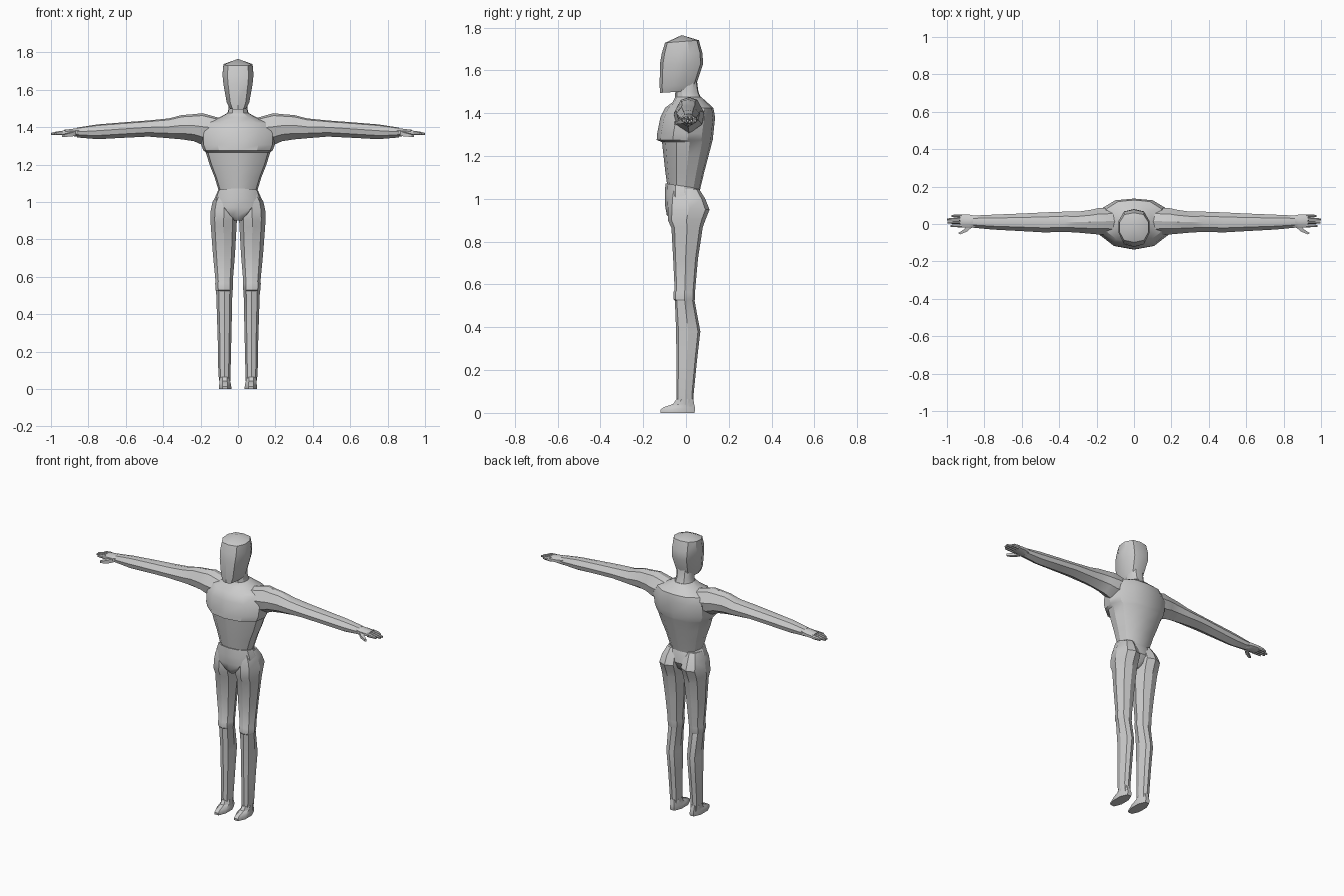
import bpy, bmesh
from mathutils import Vector

grey = bpy.data.materials.new("neutral grey")
grey.diffuse_color = (0.6, 0.6, 0.6, 1)


def full(half):
    """Close a half outline (front to back, x >= 0) by mirroring it."""
    return half + [(-x, y) for x, y in reversed(half) if x > 0]


ROUND = full([(0.42, -1), (1, -0.42), (1, 0.42), (0.42, 1)])
LEG = full([(0, -1), (0.68, -0.8), (1, 0), (0.68, 0.8), (0, 1)])
CHEST = full([(0, -1), (0.55, -0.86), (0.93, -0.42), (1, 0.1), (0.85, 0.6), (0.5, 0.93), (0, 1)])
HEAD = full([(0, -1), (0.68, -0.86), (1, -0.3), (1, 0.35), (0.65, 0.88), (0, 1)])
ARM = full([(0, -1), (0.85, -0.5), (1, 0.15), (0.55, 0.85), (0, 1)])


def finish(name, bm, angle=30):
    bmesh.ops.recalc_face_normals(bm, faces=bm.faces)
    me = bpy.data.meshes.new(name)
    bm.to_mesh(me)
    bm.free()
    ob = bpy.data.objects.new(name, me)
    bpy.context.collection.objects.link(ob)
    me.materials.append(grey)
    bpy.ops.object.select_all(action='DESELECT')
    ob.select_set(True)
    bpy.context.view_layer.objects.active = ob
    bpy.ops.object.shade_smooth_by_angle(angle=angle * 3.14159 / 180)
    return ob


def loft(name, outline, rings, tip=None, along='z', side=1):
    """Skin an outline through rings (pos, a0, a1, b0, b1[, tilt])."""
    bm = bmesh.new()
    loops = []
    for pos, a0, a1, b0, b1, *tilt in rings:
        t = tilt[0] if tilt else 0
        loop = []
        for u, v in outline:
            a = (a0 + a1) / 2 + u * (a1 - a0) / 2
            b = (b0 + b1) / 2 + v * (b1 - b0) / 2
            co = (side * a, b, pos + t * v) if along == 'z' else (side * (pos + t * v), a, b)
            loop.append(bm.verts.new(co))
        loops.append(loop)
    n = len(outline)
    for lo, hi in zip(loops, loops[1:]):
        for i in range(n):
            bm.faces.new((lo[i], lo[(i + 1) % n], hi[(i + 1) % n], hi[i]))
    bm.faces.new(loops[0])
    if tip:
        v = bm.verts.new(tip)
        for i in range(n):
            bm.faces.new((loops[-1][i], loops[-1][(i + 1) % n], v))
    else:
        bm.faces.new(loops[-1])
    return finish(name, bm)


def sym(z, w, y0, y1, tilt=0):
    return (z, -w, w, y0, y1, tilt)


# head with flat two-panel face, chin and low crown
loft("head", HEAD, [sym(1.50, 0.042, -0.122, 0.04, 0.005), sym(1.53, 0.06, -0.123, 0.046),
                    sym(1.63, 0.078, -0.122, 0.08), sym(1.68, 0.083, -0.113, 0.077),
                    sym(1.735, 0.078, -0.098, 0.06, 0.006)], tip=(0, -0.02, 1.765))

# neck
loft("neck", CHEST, [sym(1.40, 0.085, -0.07, 0.10), sym(1.46, 0.06, -0.052, 0.075),
                     sym(1.50, 0.05, -0.05, 0.058), sym(1.56, 0.052, -0.05, 0.05)])

# rib cage with chest ledge and sloping shoulders
loft("torso", CHEST, [sym(1.05, 0.10, -0.088, 0.064, -0.014), sym(1.13, 0.124, -0.098, 0.085, -0.006),
                      sym(1.20, 0.152, -0.105, 0.105), sym(1.265, 0.172, -0.112, 0.122),
                      sym(1.275, 0.185, -0.137, 0.125), sym(1.305, 0.197, -0.135, 0.128),
                      sym(1.38, 0.20, -0.12, 0.136), sym(1.425, 0.17, -0.098, 0.128),
                      sym(1.452, 0.10, -0.062, 0.098), sym(1.475, 0.058, -0.05, 0.072)])

# hips and crotch
loft("pelvis", CHEST, [sym(0.90, 0.022, -0.07, 0.03), sym(0.925, 0.06, -0.09, 0.06),
                       sym(0.97, 0.132, -0.098, 0.08), sym(1.02, 0.125, -0.099, 0.072),
                       sym(1.06, 0.108, -0.096, 0.062, -0.012)])

for side, word in ((1, "left"), (-1, "right")):
    # leg with buttock, knee band and calf
    loft(word + "_leg", LEG, [
        (0.03, 0.042, 0.098, -0.045, 0.035), (0.08, 0.04, 0.105, -0.045, 0.035),
        (0.25, 0.036, 0.108, -0.045, 0.052), (0.38, 0.033, 0.112, -0.046, 0.067),
        (0.525, 0.03, 0.117, -0.052, 0.04), (0.53, 0.028, 0.120, -0.058, 0.042),
        (0.565, 0.027, 0.122, -0.058, 0.042), (0.575, 0.028, 0.120, -0.053, 0.043),
        (0.72, 0.016, 0.134, -0.06, 0.056), (0.865, 0.008, 0.145, -0.068, 0.078),
        (0.90, 0.006, 0.147, -0.085, 0.09), (0.95, 0.004, 0.147, -0.085, 0.11),
        (1.0, 0.01, 0.136, -0.08, 0.09), (1.045, 0.02, 0.112, -0.07, 0.062)], side=side)

    # foot, flat sole narrowing upward to the ankle
    loft(word + "_foot", ROUND, [
        (0, 0.036, 0.102, -0.118, 0.04), (0.014, 0.036, 0.102, -0.12, 0.042),
        (0.026, 0.038, 0.10, -0.105, 0.042), (0.042, 0.042, 0.098, -0.06, 0.038),
        (0.065, 0.044, 0.10, -0.044, 0.034)], side=side)

    # arm from shoulder to wrist
    loft(word + "_arm", ARM, [
        (0.09, -0.06, 0.09, 1.32, 1.447), (0.19, -0.056, 0.085, 1.305, 1.475),
        (0.235, -0.052, 0.075, 1.325, 1.47), (0.30, -0.046, 0.066, 1.335, 1.465),
        (0.37, -0.042, 0.066, 1.341, 1.447), (0.48, -0.045, 0.062, 1.35, 1.436),
        (0.60, -0.038, 0.056, 1.344, 1.427), (0.75, -0.03, 0.05, 1.336, 1.415),
        (0.86, -0.02, 0.045, 1.345, 1.398)], along='x', side=side)

    # palm
    loft(word + "_palm", ROUND, [
        (0.84, -0.016, 0.042, 1.348, 1.398), (0.88, -0.022, 0.05, 1.352, 1.392),
        (0.93, -0.018, 0.052, 1.354, 1.386)], along='x', side=side)

    # four fingers
    for i, tip in enumerate((0.98, 0.998, 1.0, 0.975)):
        y = -0.018 + i * 0.0175
        loft(f"{word}_finger_{i + 1}", ROUND, [
            (0.92, y, y + 0.017, 1.357, 1.383), (0.96, y + 0.001, y + 0.016, 1.358, 1.379),
            (tip, y + 0.003, y + 0.013, 1.358, 1.37)], along='x', side=side)

    # thumb bending forward then outward
    bm = bmesh.new()
    path = [(0.875, -0.008, 1.368, 0.013), (0.90, -0.034, 1.36, 0.010), (0.935, -0.052, 1.354, 0.006)]
    rows = []
    for x, y, z, r in path:
        across = Vector((0.8, 0.6, 0)) * r
        up = Vector((0, 0, r))
        c = Vector((x, y, z))
        rows.append([bm.verts.new(((c + d).x * side, (c + d).y, (c + d).z))
                     for d in (across + up, up - across, -across - up, across - up)])
    for lo, hi in zip(rows, rows[1:]):
        for i in range(4):
            bm.faces.new((lo[i], lo[(i + 1) % 4], hi[(i + 1) % 4], hi[i]))
    bm.faces.new(rows[0])
    bm.faces.new(rows[-1])
    finish(word + "_thumb", bm)
